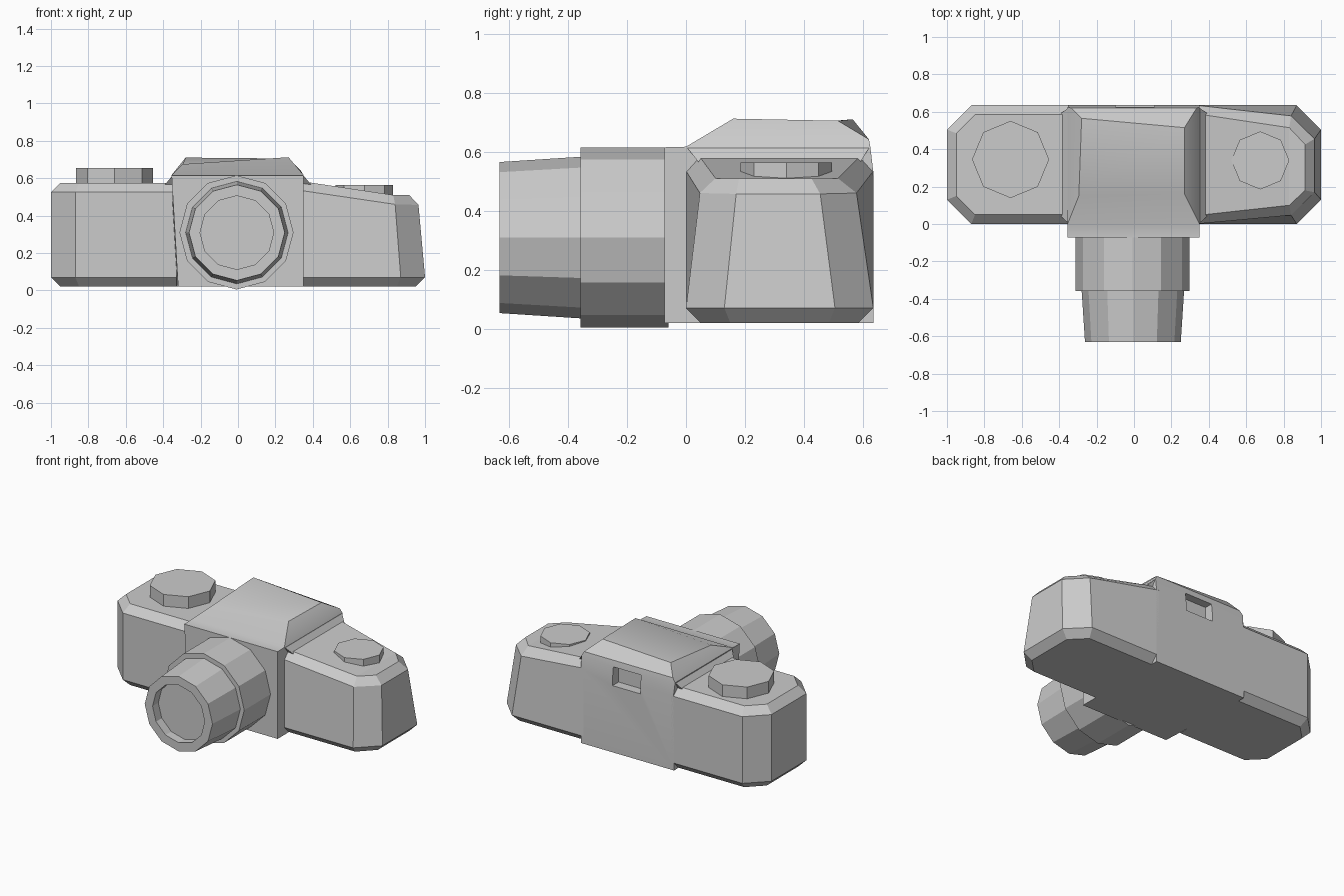
import bpy, bmesh, math

if "Cube" in bpy.data.objects:
    bpy.data.objects.remove(bpy.data.objects["Cube"])


def loft(name, rings):
    """Skin a stack of equal-length closed rings and cap both ends."""
    bm = bmesh.new()
    vs = [[bm.verts.new(p) for p in ring] for ring in rings]
    n = len(vs[0])
    for a, b in zip(vs, vs[1:]):
        for i in range(n):
            j = (i + 1) % n
            bm.faces.new((a[i], a[j], b[j], b[i]))
    for cap in (vs[0], vs[-1]):
        if n == 6:  # split so sloped tops stay planar
            bm.faces.new((cap[0], cap[1], cap[4], cap[5]))
            bm.faces.new(cap[1:5])
        else:
            bm.faces.new(cap)
    bmesh.ops.recalc_face_normals(bm, faces=bm.faces)
    me = bpy.data.meshes.new(name)
    bm.to_mesh(me)
    bm.free()
    ob = bpy.data.objects.new(name, me)
    bpy.context.collection.objects.link(ob)
    return ob


def half_ring(side, inner, mid, outer, y, c, z):
    """Body half outline: y = front/back at inner end, front/back at mid; c = outer y pair."""
    zi, zm, zo = z
    return [(side * inner, y[0], zi), (side * mid, y[1], zm),
            (side * outer, c[0], zo), (side * outer, c[1], zo),
            (side * mid, y[2], zm), (side * inner, y[3], zi)]


def rect(x0, x1, y0, y1, z):
    return [(x0, y0, z), (x1, y0, z), (x1, y1, z), (x0, y1, z)]


def circle(r, y, cx, cz, n=12):
    return [(cx + r * math.cos(i * math.tau / n), y, cz + r * math.sin(i * math.tau / n))
            for i in range(n)]


def dial(name, x, y, r, z0, z1):
    rings = [[(x + r * math.cos(i * math.tau / 8), y + r * math.sin(i * math.tau / 8), z)
              for i in range(8)] for z in (z0, z1)]
    return loft(name, rings)


# Shared chamfered base of both body halves
def base(side):
    return [half_ring(side, .33, .85, .95, (.05, .05, .585, .585), (.15, .485), (.02,) * 3),
            half_ring(side, .33, .87, 1.0, (0, 0, .635, .635), (.13, .505), (.07,) * 3)]


# Left body half, level top
loft("body_left", base(-1) + [
    half_ring(-1, .33, .87, 1.0, (0, 0, .635, .635), (.13, .505), (.525,) * 3),
    half_ring(-1, .33, .85, .95, (.05, .05, .585, .585), (.15, .485), (.575,) * 3)])

# Right body half, tapered with sloping top
loft("body_right", base(1) + [
    half_ring(1, .33, .84, .965, (0, .047, .578, .635), (.17, .455), (.535, .46, .457)),
    half_ring(1, .33, .83, .915, (.045, .10, .515, .59), (.18, .425), (.585, .51, .51))])

# Centre block with lens plate and viewfinder hump
core = loft("centre_housing", [
    [(-.32, -.073, .02), (.35, -.073, .02), (.35, .635, .02), (-.355, .635, .02)],
    rect(-.35, .35, -.073, .635, .53),
    rect(-.355, .35, -.073, .625, .615),
    [(-.355, 0, .617), (.35, 0, .617), (.335, .62, .642), (-.335, .62, .642)],
    [(-.295, .15, .675), (.27, .16, .712), (.27, .515, .705), (-.28, .565, .71)]])

# Eyepiece slot cut in the back
cutter = loft("eyepiece_cutter", [rect(-.10, .11, .57, .70, .475), rect(-.10, .11, .57, .70, .60)])
cutter.hide_render = True
cutter.hide_viewport = True
cut = core.modifiers.new("eyepiece", 'BOOLEAN')
cut.operation = 'DIFFERENCE'
cut.object = cutter
cut.solver = 'EXACT'
bpy.context.view_layer.objects.active = core
core.select_set(True)
bpy.ops.object.modifier_apply(modifier=cut.name)
bpy.data.objects.remove(cutter)
bpy.ops.object.shade_smooth_by_angle(angle=math.radians(25))

# Flared skirts beside the hump
for name, s in (("hump_skirt_left", -1), ("hump_skirt_right", 1)):
    loft(name, [rect(s * .30, s * .40, .05, .585, .555),
                rect(s * .30, s * .352, .005, .62, .612)])

# Lens barrels
loft("lens_barrel_rear", [circle(.305, y, -.008, .31) for y in (-.06, -.357)])
loft("lens_barrel_front", [circle(r, y, -.006, .309) for r, y in
                           ((.275, -.34), (.256, -.632), (.197, -.632), (.197, -.57))])

# Top dials
dial("rewind_dial", -.66, .345, .206, .55, .655)
dial("shutter_dial", .675, .34, .155, .48, .563)
